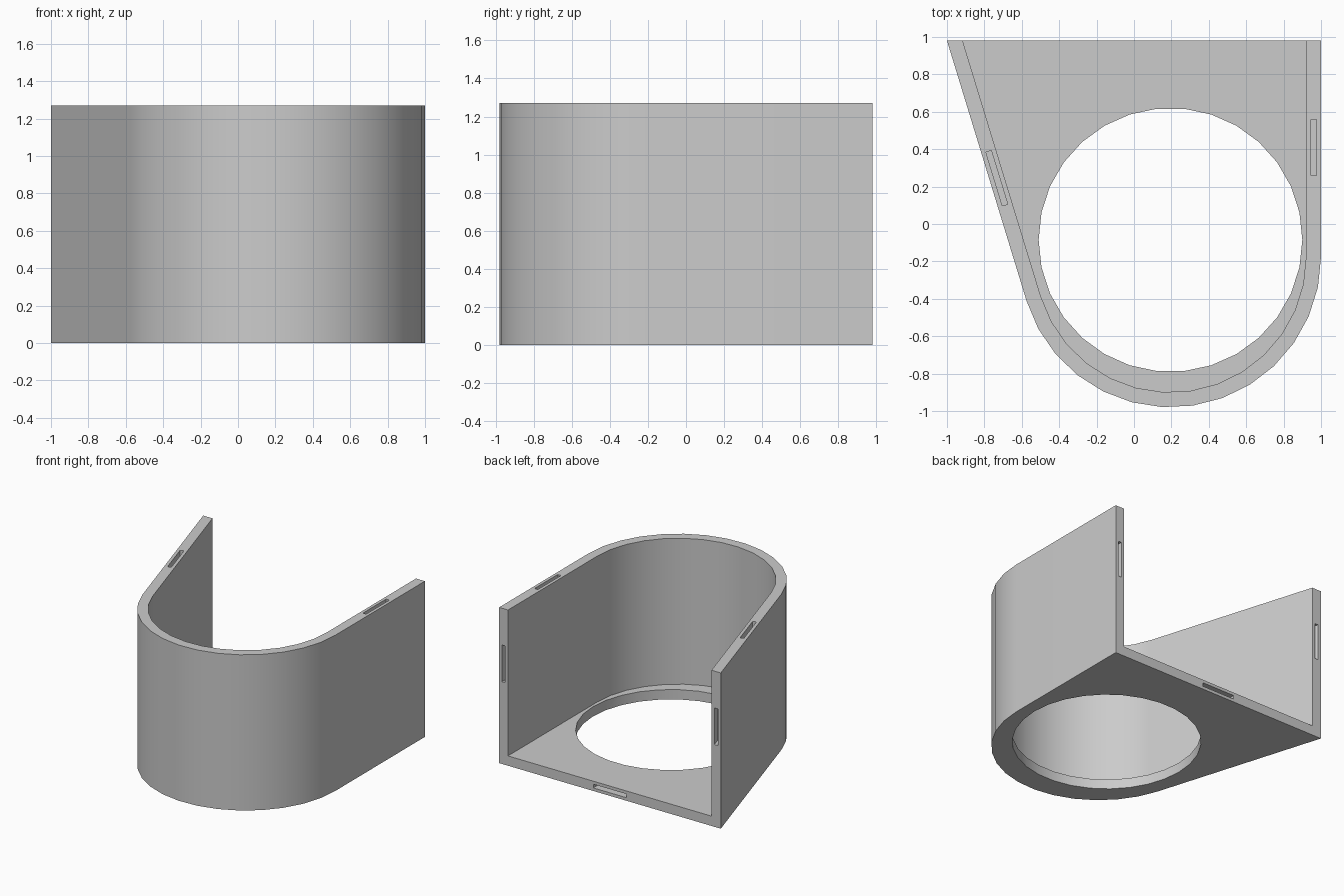
import bpy
import bmesh
from math import radians, sin, cos, tan, pi
from mathutils import Matrix, Vector

if "Cube" in bpy.data.objects:
    bpy.data.objects.remove(bpy.data.objects["Cube"], do_unlink=True)

HEIGHT, BACK, THICK = 1.27, 0.98, 0.08
CX, CY, RADIUS = 0.195, -0.175, 0.805
LEAN = radians(17)          # angle of the slanted wall
SLOT_LEN, SLOT_WIDTH, SLOT_DEPTH = 0.3, 0.03, 0.08

grey = bpy.data.materials.new("plain grey")
grey.use_nodes = True
colour = (0.6, 0.6, 0.6, 1)
grey.diffuse_color = colour
grey.node_tree.nodes["Principled BSDF"].inputs["Base Color"].default_value = colour


def outline(inset, back):
    """Rounded front with a straight wall and a slanted wall running back."""
    r = RADIUS - inset
    steps = 14
    start, end = pi + LEAN, 2 * pi
    pts = []
    for i in range(steps + 1):
        a = start + (end - start) * i / steps
        pts.append((CX + r * cos(a), CY + r * sin(a)))
    x, y = pts[0]
    pts.append((CX + r, back))
    pts.append((x - (back - y) * tan(LEAN), back))
    return pts


def prism(name, pts, z0, z1):
    bm = bmesh.new()
    face = bm.faces.new([bm.verts.new((x, y, z0)) for x, y in pts])
    top = bmesh.ops.extrude_face_region(bm, geom=[face])["geom"]
    bmesh.ops.translate(bm, vec=(0, 0, z1 - z0),
                        verts=[g for g in top if isinstance(g, bmesh.types.BMVert)])
    bmesh.ops.recalc_face_normals(bm, faces=bm.faces)
    return finish(name, bm)


def slot(name, centre, size, turn=0.0):
    bm = bmesh.new()
    bmesh.ops.create_cube(bm, size=1)
    bm.transform(Matrix.Translation(centre) @ Matrix.Rotation(turn, 4, "Z")
                 @ Matrix.Diagonal((*size, 1)))
    return finish(name, bm)


def finish(name, bm):
    mesh = bpy.data.meshes.new(name)
    bm.to_mesh(mesh)
    bm.free()
    mesh.materials.append(grey)
    obj = bpy.data.objects.new(name, mesh)
    bpy.context.collection.objects.link(obj)
    return obj


# Solid body, then the open cavity and the round floor hole
body = prism("open_holder_body", outline(0, BACK), 0, HEIGHT)
cutters = [prism("cavity_cutter", outline(THICK, BACK + 0.2), THICK, HEIGHT + 0.2)]
ring = [(0.195 + 0.705 * cos(2 * pi * i / 30), -0.085 + 0.705 * sin(2 * pi * i / 30))
        for i in range(30)]
cutters.append(prism("floor_hole_cutter", ring, -0.1, THICK + 0.1))


# Centre line of the slanted wall
def slanted(y):
    outer_x = -1 + (BACK - y) * tan(LEAN)
    return outer_x + THICK / 2 / cos(LEAN)


# Joint slots in the wall tops, the wall ends and the floor edge
straight_x = 1 - THICK / 2
deep = 2 * SLOT_DEPTH
top_size = (SLOT_WIDTH, SLOT_LEN, deep)
end_size = (SLOT_WIDTH, deep, SLOT_LEN)
cutters += [
    slot("straight_top_slot", Vector((straight_x, 0.41, HEIGHT)), top_size),
    slot("slanted_top_slot", Vector((slanted(0.245), 0.245, HEIGHT)), top_size, LEAN),
    slot("straight_end_slot", Vector((straight_x, BACK, 0.82)), end_size),
    slot("slanted_end_slot", Vector((slanted(BACK), BACK, 0.82)), end_size, LEAN),
    slot("floor_edge_slot", Vector((0, BACK, THICK / 2)), (SLOT_LEN, deep, SLOT_WIDTH)),
]

bpy.ops.object.select_all(action="DESELECT")
body.select_set(True)
bpy.context.view_layer.objects.active = body
for cutter in cutters:
    cutter.hide_render = True
    mod = body.modifiers.new("cut", "BOOLEAN")
    mod.operation = "DIFFERENCE"
    mod.solver = "EXACT"
    mod.object = cutter
    bpy.ops.object.modifier_apply(modifier=mod.name)
    bpy.data.objects.remove(cutter, do_unlink=True)

# Smooth curves, crisp corners and flat walls
bpy.ops.object.shade_smooth_by_angle(angle=radians(30))
weighted = body.modifiers.new("flat walls", "WEIGHTED_NORMAL")
weighted.keep_sharp = True
